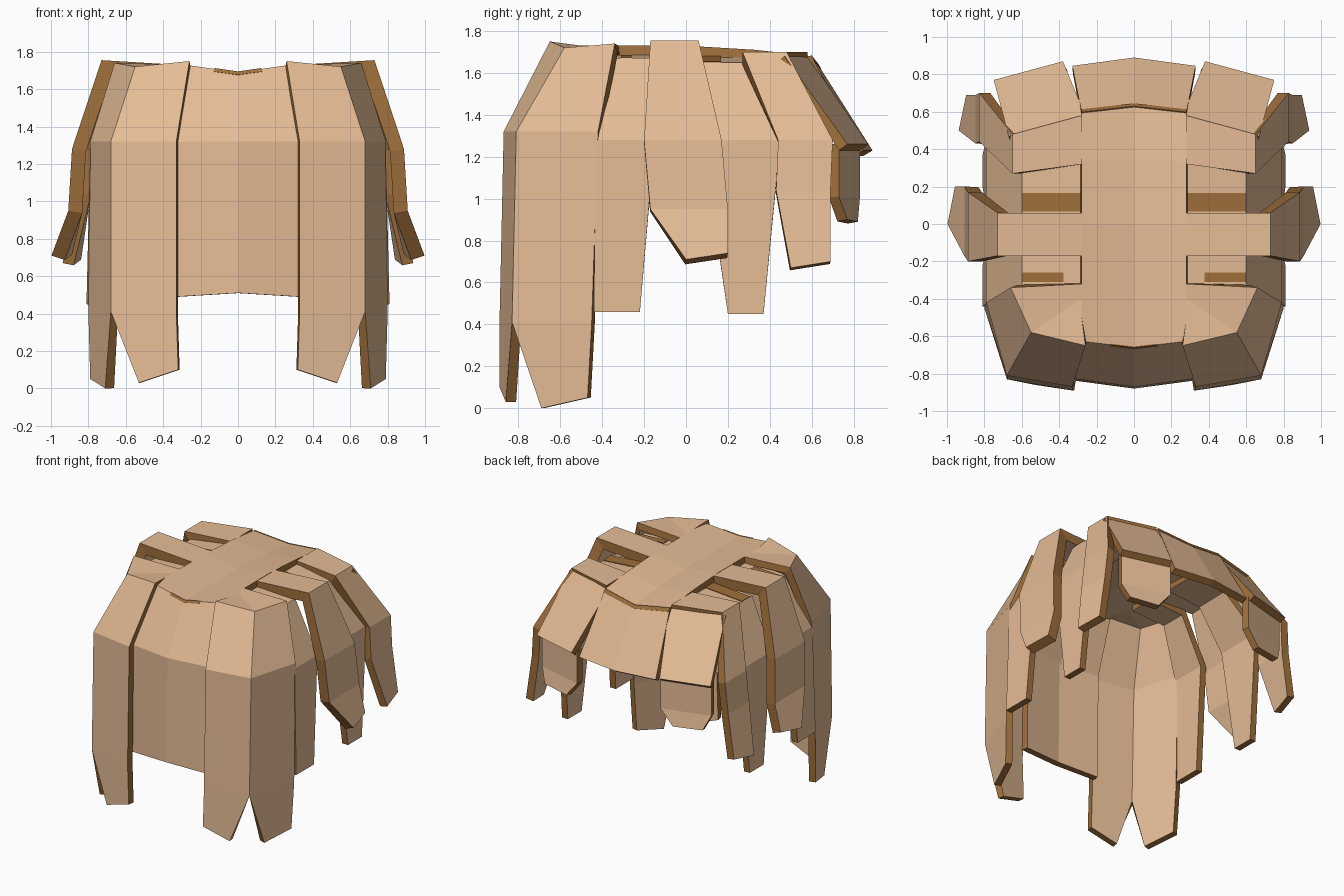
import bpy
import bmesh
from mathutils import Vector

cube = bpy.data.objects.get("Cube")
if cube:
    bpy.data.objects.remove(cube, do_unlink=True)


def material(name, rgb):
    mat = bpy.data.materials.new(name)
    mat.use_nodes = True
    color = (*rgb, 1)
    mat.diffuse_color = color
    mat.node_tree.nodes["Principled BSDF"].inputs["Base Color"].default_value = color
    return mat


TAN = material("light tan", (0.78, 0.5, 0.3))
BROWN = material("brown edge", (0.35, 0.16, 0.045))


def level(z, *points):
    """Row of points that share one height."""
    return [(x, y, z) for x, y in points]


def shell(name, rows, tips=(), thickness=0.05, face_material=TAN):
    """Mirrored flat-faced shell with brown edges: rows of points from root to
    end, plus one separate tip (a pair of points) under each last segment."""
    bm = bmesh.new()
    grid = [[bm.verts.new(point) for point in row] for row in rows]
    for upper, lower in zip(grid, grid[1:]):
        for i in range(len(upper) - 1):
            bm.faces.new((upper[i], upper[i + 1], lower[i + 1], lower[i]))
    for i, (start, end) in enumerate(tips):
        last = grid[-1]
        bm.faces.new((last[i], last[i + 1], bm.verts.new(end), bm.verts.new(start)))

    # Turn the outer side away from the middle of the head
    bm.normal_update()
    middle = Vector((0, 0, 0.7))
    facing = sum(face.normal.dot(face.calc_center_median() - middle) * face.calc_area()
                 for face in bm.faces)
    if facing < 0:
        bmesh.ops.reverse_faces(bm, faces=bm.faces[:])

    mesh = bpy.data.meshes.new(name)
    bm.to_mesh(mesh)
    bm.free()
    mesh.materials.append(face_material)
    mesh.materials.append(BROWN)
    obj = bpy.data.objects.new(name, mesh)
    bpy.context.collection.objects.link(obj)
    obj.modifiers.new("Mirror", "MIRROR")
    solid = obj.modifiers.new("Thickness", "SOLIDIFY")
    solid.thickness = thickness
    solid.offset = -1
    solid.use_even_offset = True
    solid.material_offset_rim = 1


def brown_patch(name, upper, lower, across, along):
    """Thin brown plate on the face between two rows, placed by fractions."""
    rows = []
    for v in along:
        start, end = (Vector(upper[i]).lerp(Vector(lower[i]), v) for i in (0, 1))
        rows.append([start.lerp(end, u) + Vector((0, 0, 0.005)) for u in across])
    shell(name, rows, thickness=0.006, face_material=BROWN)


def side_lock(name, crown, brow, hem, height, end, flare=0, root=None,
              tip=None, thickness=0.05):
    """Lock that leaves the crown sideways, bends at the brow and hangs down.
    root, crown, brow and hem are front and rear edges; flare pushes it out."""
    shoulder, bend = 0.6 + flare, 0.79 + flare * 0.75
    hang = bend + 0.02
    rows = [
        level((height + 1.7) / 2, *((0.28, y) for y in root or crown)),
        level(height, *((shoulder, y) for y in crown)),
        level(1.28, *((bend, y) for y in brow)),
        level(end, *((hang, y) for y in hem)),
    ]
    tips = []
    if tip:
        tip_y, tip_z = tip
        tips = [((hang + 0.09, tip_y, tip_z), (hang + 0.05, hem[1], tip_z + 0.03))]
    shell(name, rows, tips, thickness)
    return rows


# Middle panel from the hanging sheet over the crown to the fringe
spine = [(-0.88, 0.51), (-0.87, 1.32), (-0.66, 1.69), (-0.3, 1.69),
         (0, 1.69), (0.35, 1.67), (0.63, 1.64), (0.89, 1.23)]
panel_rows = []
for y, z in spine:
    on_top = z > 1.5
    half_width = 0.28 if on_top else 0.33
    lift = 0.04 if on_top else 0
    if z < 1:
        lift = -0.02
    panel_rows.append([(0, y, z), (half_width, y * 0.95, z + lift)])
shell("crown_panel", panel_rows)
brown_patch("front_parting", panel_rows[2], panel_rows[1], (0, 0.45), (0, 0.05))
brown_patch("rear_parting", panel_rows[6], panel_rows[7], (0, 1), (0, 0.06))

# Long lock around the corner, split into a front tip and a side tip
shell(
    "corner_lock",
    [
        level(1.73, (0.28, -0.5), (0.28, -0.4), (0.28, -0.32)),
        [(0.26, -0.65, 1.75), (0.55, -0.58, 1.72), (0.66, -0.34, 1.74)],
        level(1.32, (0.33, -0.87), (0.68, -0.81), (0.79, -0.42)),
        level(0.41, (0.33, -0.89), (0.68, -0.83), (0.8, -0.45)),
    ],
    tips=[
        ((0.32, -0.89, 0.1), (0.53, -0.86, 0.03)),
        ((0.71, -0.69, 0), (0.79, -0.47, 0.05)),
    ],
)

# Recessed side locks under the gaps, with brown showing inside the gaps
long_rows = side_lock("inner_side_lock_long", crown=(-0.35, -0.15),
                      brow=(-0.43, -0.15), hem=(-0.44, -0.22),
                      height=1.67, end=0.46)
brown_patch("long_gap_strip", *long_rows[:2], (0.2, 0.45), (0.3, 1))
short_rows = side_lock("inner_side_lock_short", crown=(0.04, 0.32),
                       brow=(0.08, 0.45), hem=(0.2, 0.37),
                       height=1.65, end=0.45)
brown_patch("short_gap_strip", *short_rows[:2], (0.1, 0.45), (0, 1))

# Flared outer side locks with slanted tips
side_lock("middle_side_lock", crown=(-0.17, 0.06), brow=(-0.2, 0.17),
          hem=(-0.17, 0.2), height=1.755, end=0.95, flare=0.13,
          tip=(0, 0.71), thickness=0.075)
side_lock("rear_side_lock", root=(0.32, 0.58), crown=(0.27, 0.48),
          brow=(0.44, 0.7), hem=(0.43, 0.69), height=1.7, end=1.04,
          flare=0.05, tip=(0.5, 0.67), thickness=0.06)

# Fringe beside the middle panel
fringe_edge = level(1.26, (0.38, 0.87), (0.75, 0.77))
shell("fringe_lock", [level(1.68, (0.26, 0.58), (0.67, 0.47)), fringe_edge])

# Short lock hanging from behind the fringe edge
hanging_rows = [
    [(x - 0.02, y - 0.04, z - drop) for x, y, z in fringe_edge]
    for drop in (0, 0.25)
]
shell("fringe_hanging_lock", hanging_rows,
      tips=[((0.46, 0.82, 0.89), (0.68, 0.77, 0.9))])
